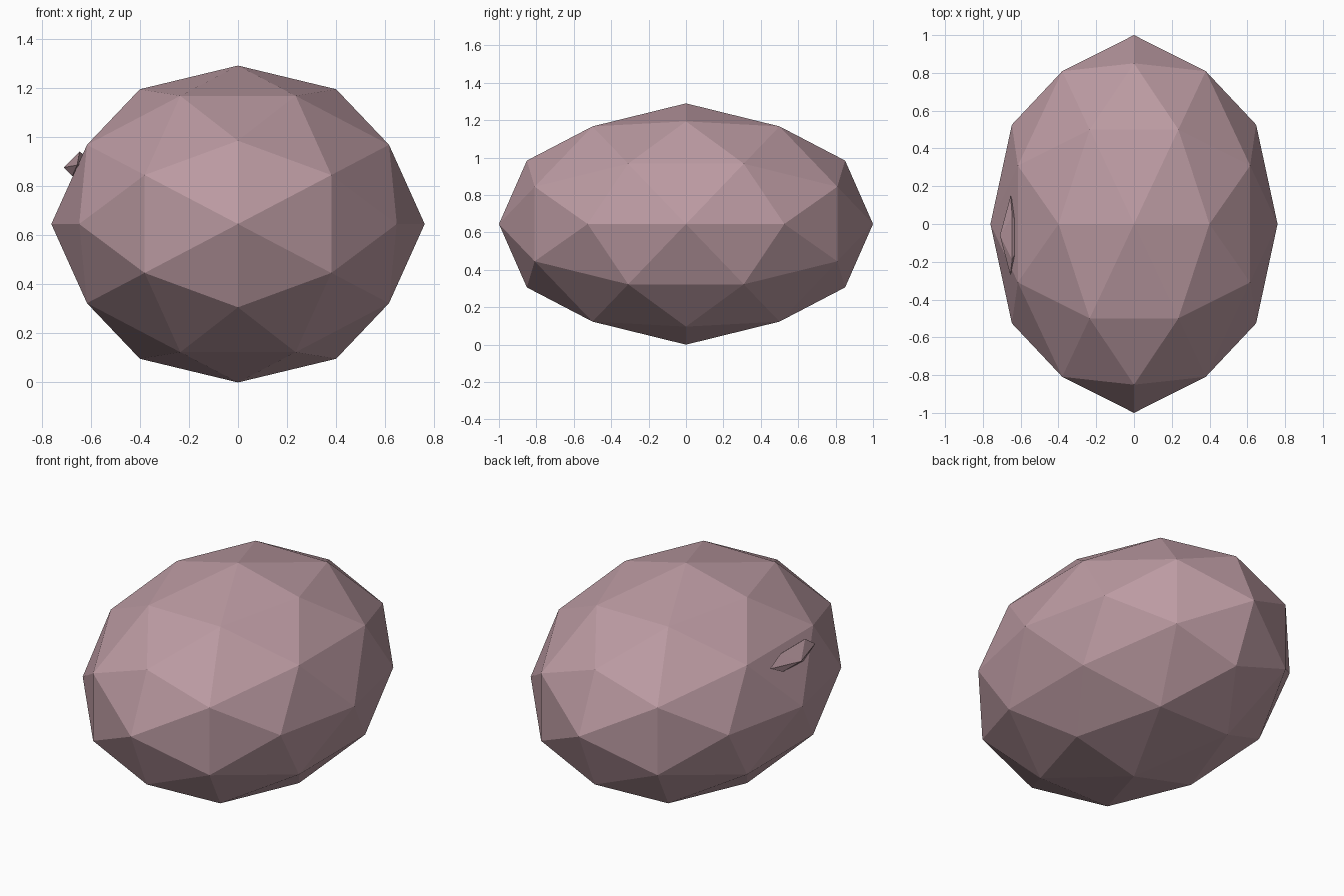
import bpy, bmesh
from itertools import product

if "Cube" in bpy.data.objects:
    bpy.data.objects.remove(bpy.data.objects["Cube"])

mauve = bpy.data.materials.new("dusty_mauve")
mauve.diffuse_color = (0.50, 0.325, 0.362, 1)
mauve.use_nodes = True
mauve.node_tree.nodes["Principled BSDF"].inputs["Base Color"].default_value = mauve.diffuse_color


def hull_object(name, points):
    """Flat-faced convex solid around the given points."""
    bm = bmesh.new()
    for p in points:
        bm.verts.new(p)
    bmesh.ops.convex_hull(bm, input=bm.verts)
    bmesh.ops.recalc_face_normals(bm, faces=bm.faces)
    mesh = bpy.data.meshes.new(name)
    bm.to_mesh(mesh)
    bm.free()
    mesh.materials.append(mauve)
    obj = bpy.data.objects.new(name, mesh)
    bpy.context.collection.objects.link(obj)
    return obj


# Boulder: once-subdivided icosahedron with a two-fold axis along x, y and z
seeds = [(0.5257, 0, 0.8507), (0.8090, 0.3090, 0.5), (1, 0, 0)]
directions = set()
for seed in seeds:
    for turn in range(3):
        for signs in product((-1, 1), repeat=3):
            p = seed[turn:] + seed[:turn]
            directions.add(tuple(s * c if c else 0.0 for s, c in zip(signs, p)))

RX, RY, RZ = 0.76, 1.0, 0.645
hull_object("boulder", [(x * RX, y * RY, z * RZ + RZ) for x, y, z in sorted(directions)])

# Small pointed chip embedded in the left side
hull_object("side_chip", [
    (-0.653, 0.15, 0.895), (-0.655, -0.27, 0.885),   # end tips
    (-0.71, -0.06, 0.875),                           # outer point
    (-0.645, 0.04, 0.94), (-0.645, -0.19, 0.94),     # upper edge
    (-0.675, -0.13, 0.84), (-0.675, 0.06, 0.85),     # lower edge
    (-0.58, -0.06, 0.89),                            # buried point
])
